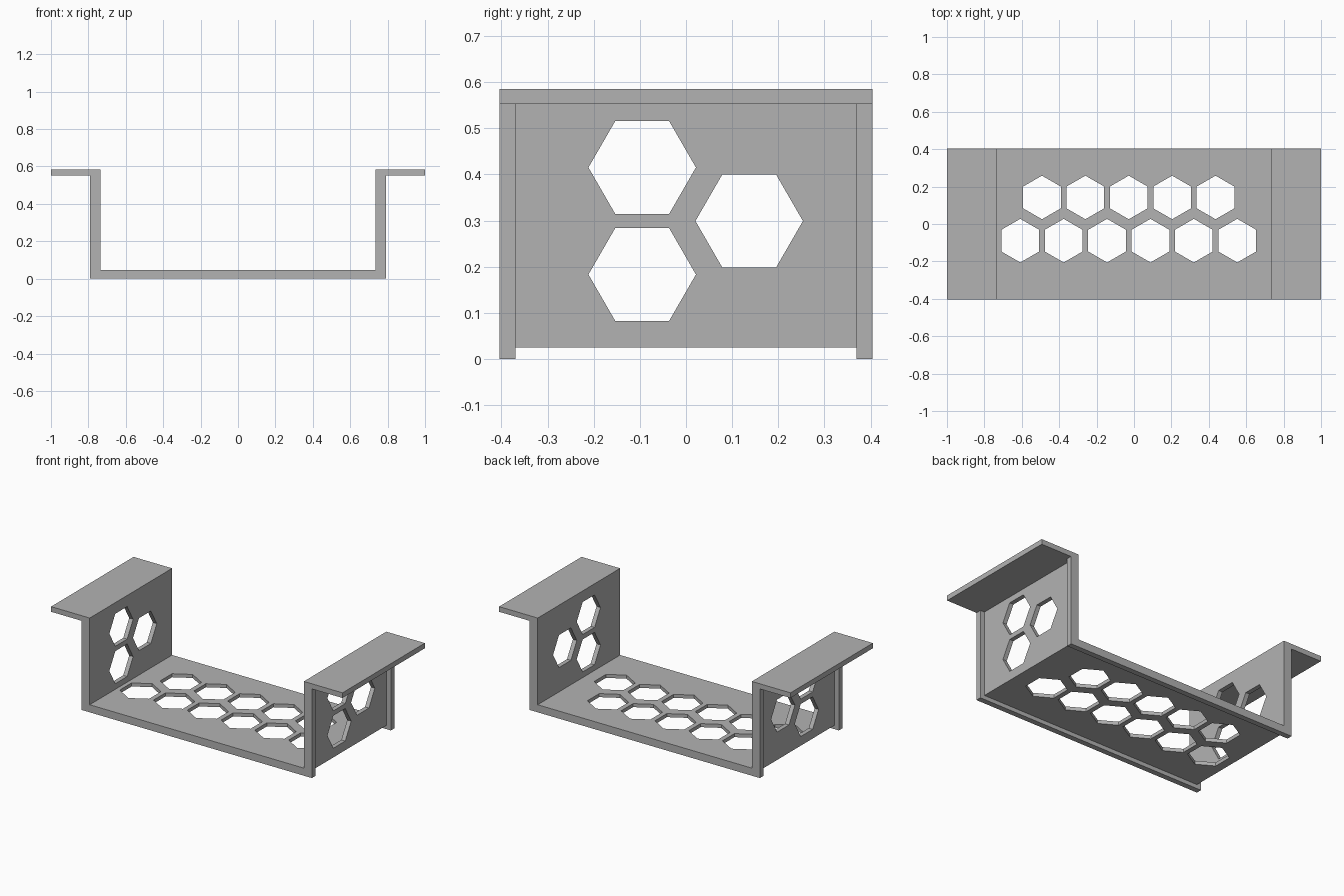
import bpy, bmesh, math
from mathutils import Matrix, Vector

if "Cube" in bpy.data.objects:
    bpy.data.objects.remove(bpy.data.objects["Cube"], do_unlink=True)

# Main sizes
HALF_DEPTH, RIM = 0.404, 0.034
OUTER, INNER, PANEL = 0.79, 0.735, 0.762
FLOOR_TOP, FLOOR_UNDER = 0.047, 0.025
TOP, FLANGE_UNDER = 0.585, 0.553
HEX_R, PITCH = 0.1165, 0.232

grey = bpy.data.materials.new("light_grey")
grey.use_nodes = True
colour = (0.448, 0.448, 0.448, 1)
grey.diffuse_color = colour
grey.node_tree.nodes["Principled BSDF"].inputs["Base Color"].default_value = colour


def make_object(name, bm):
    bmesh.ops.recalc_face_normals(bm, faces=bm.faces)
    mesh = bpy.data.meshes.new(name)
    bm.to_mesh(mesh)
    bm.free()
    mesh.materials.append(grey)
    obj = bpy.data.objects.new(name, mesh)
    bpy.context.collection.objects.link(obj)
    return obj


def extruded_profile(name, half, half_depth):
    """Mirror a half outline in x and extrude it along y."""
    outline = half + [(-x, z) for x, z in reversed(half)]
    bm = bmesh.new()
    face = bm.faces.new([bm.verts.new((x, -half_depth, z)) for x, z in outline])
    moved = bmesh.ops.extrude_face_region(bm, geom=[face])["geom"]
    verts = [g for g in moved if isinstance(g, bmesh.types.BMVert)]
    bmesh.ops.translate(bm, verts=verts, vec=(0, 2 * half_depth, 0))
    return make_object(name, bm)


def hex_cutters(name, centres, length, turn):
    """Hexagonal prisms at the given centres."""
    bm = bmesh.new()
    for centre in centres:
        bmesh.ops.create_cone(bm, cap_ends=True, segments=6, radius1=HEX_R,
                              radius2=HEX_R, depth=length,
                              matrix=Matrix.Translation(Vector(centre)) @ turn)
    return make_object(name, bm)


def cut(body, cutter):
    mod = body.modifiers.new("cut", "BOOLEAN")
    mod.operation, mod.solver, mod.object = "DIFFERENCE", "EXACT", cutter
    bpy.context.view_layer.objects.active = body
    bpy.ops.object.modifier_apply(modifier=mod.name)
    bpy.data.objects.remove(cutter, do_unlink=True)


# Tray with upright walls and outward flanges
bracket = extruded_profile("under_mount_bracket", [
    (INNER, FLOOR_TOP), (INNER, TOP), (1, TOP), (1, FLANGE_UNDER),
    (OUTER, FLANGE_UNDER), (OUTER, 0)], HALF_DEPTH)

# Outer recess that leaves front and back rims
cut(bracket, extruded_profile("recess_cutter", [
    (PANEL, FLOOR_UNDER), (PANEL, FLANGE_UNDER), (0.9, FLANGE_UNDER),
    (0.9, -0.1)], HALF_DEPTH - RIM))

# Honeycomb holes in the floor, points along y
floor_holes = [(-0.492 + PITCH * i, 0.142, 0) for i in range(5)]
floor_holes += [(-0.608 + PITCH * i, -0.089, 0) for i in range(6)]
probe = hex_cutters("floor_hole_cutter", floor_holes, 0.2, Matrix())
# Turn is chosen so that the widest points lie on the y axis
xs = [v.co.x for v in probe.data.vertices]
if max(xs) - floor_holes[-1][0] > HEX_R * 0.95:
    bpy.data.objects.remove(probe, do_unlink=True)
    probe = hex_cutters("floor_hole_cutter", floor_holes, 0.2,
                        Matrix.Rotation(math.radians(30), 4, "Z"))
cut(bracket, probe)

# Honeycomb holes through both walls, points along y
wall_holes = [(side * OUTER, y, z) for side in (-1, 1)
              for y, z in ((-0.095, 0.415), (-0.095, 0.183), (0.137, 0.299))]
cut(bracket, hex_cutters("wall_hole_cutter", wall_holes, 0.3,
                         Matrix.Rotation(math.radians(90), 4, "Y")))
